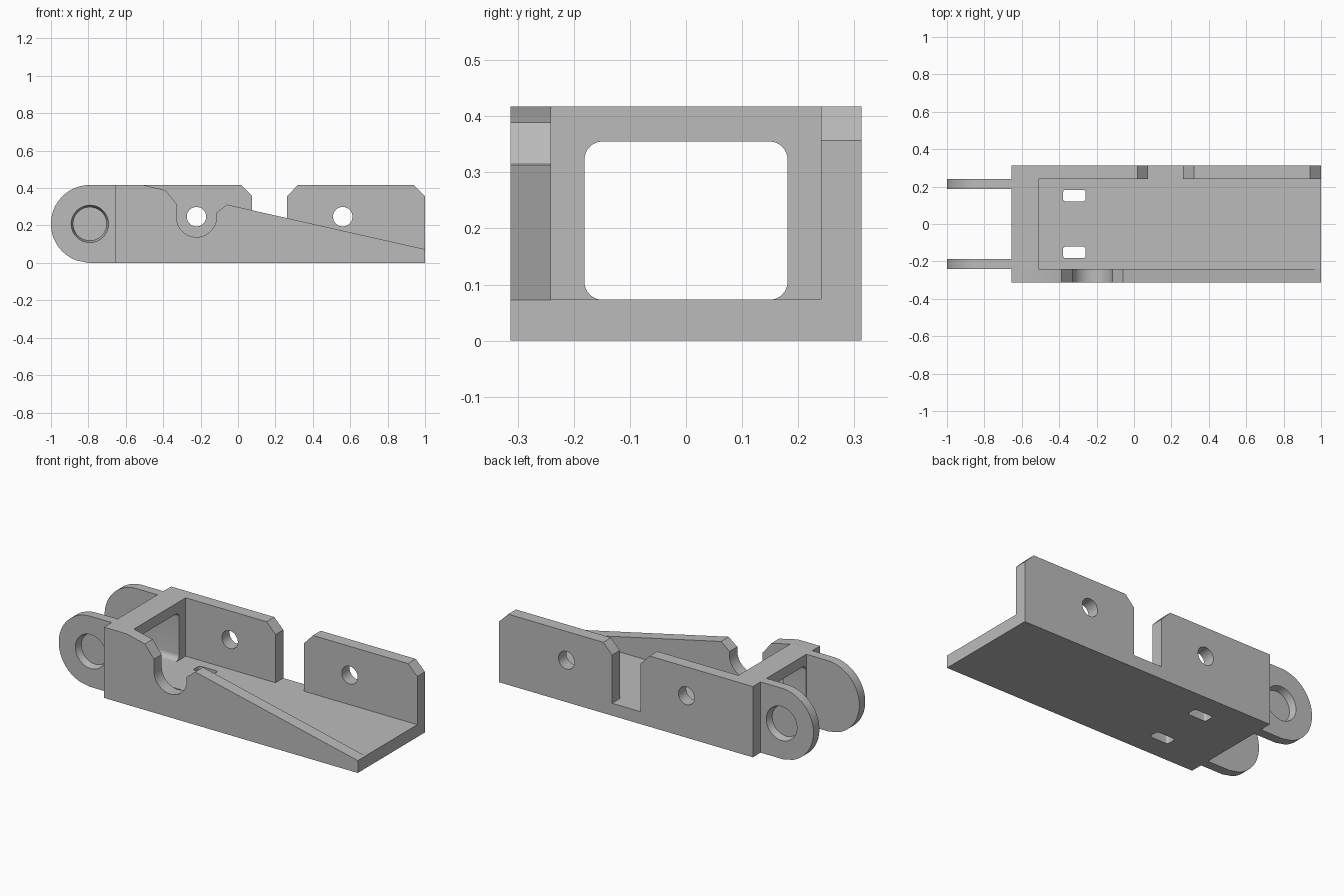
import bpy
import bmesh
from math import cos, sin, pi, radians
from mathutils import Matrix

cube = bpy.data.objects.get("Cube")
if cube:
    bpy.data.objects.remove(cube, do_unlink=True)

grey = bpy.data.materials.new("plain_grey")
grey.use_nodes = True
COLOUR = (0.5, 0.5, 0.5, 1)
grey.diffuse_color = COLOUR
grey.node_tree.nodes["Principled BSDF"].inputs["Base Color"].default_value = COLOUR

# Main dimensions
END, INNER, TIP = -0.655, -0.51, 1.0
HALF, INSIDE = 0.313, 0.241
FLOOR, TOP = 0.073, 0.417
PIN_X, PIN_Z, PIN_R = -0.792, 0.2085, 0.208

# Plate planes: (x, z) extruded along y, (y, z) along x, (x, y) along z
PLANES = {
    "y": Matrix.Rotation(pi / 2, 4, "X"),
    "x": Matrix(((0, 0, 1, 0), (1, 0, 0, 0), (0, 1, 0, 0), (0, 0, 0, 1))),
    "z": Matrix.Identity(4),
}


def arc(cx, cy, r, start, end, steps=32):
    angles = [radians(start + (end - start) * i / steps) for i in range(steps + 1)]
    return [(cx + r * cos(a), cy + r * sin(a)) for a in angles]


def circle(cx, cy, r):
    return arc(cx, cy, r, 0, 360, 48)[:-1]


def rect(x0, y0, x1, y1, r=0):
    if not r:
        return [(x0, y0), (x1, y0), (x1, y1), (x0, y1)]
    return (arc(x1 - r, y1 - r, r, 0, 90, 8) + arc(x0 + r, y1 - r, r, 90, 180, 8)
            + arc(x0 + r, y0 + r, r, 180, 270, 8) + arc(x1 - r, y0 + r, r, 270, 360, 8))


def finish(name, bm):
    mesh = bpy.data.meshes.new(name)
    bm.to_mesh(mesh)
    bm.free()
    mesh.materials.clear()
    mesh.materials.append(grey)
    obj = bpy.data.objects.new(name, mesh)
    bpy.context.collection.objects.link(obj)
    bpy.ops.object.select_all(action="DESELECT")
    obj.select_set(True)
    bpy.context.view_layer.objects.active = obj
    bpy.ops.object.shade_smooth_by_angle(angle=radians(25))
    return obj


def plate(name, axis, lo, hi, outline, holes=()):
    """Extrude an outline with holes between lo and hi along an axis."""
    curve = bpy.data.curves.new(name + "_profile", "CURVE")
    curve.dimensions = "2D"
    curve.fill_mode = "BOTH"
    curve.extrude = (hi - lo) / 2
    for loop in [outline, *holes]:
        spline = curve.splines.new("POLY")
        spline.points.add(len(loop) - 1)
        for point, (u, v) in zip(spline.points, loop):
            point.co = (u, v, 0, 1)
        spline.use_cyclic_u = True
    helper = bpy.data.objects.new(name + "_profile", curve)
    bpy.context.collection.objects.link(helper)
    bpy.context.view_layer.update()
    depsgraph = bpy.context.evaluated_depsgraph_get()
    flat = bpy.data.meshes.new_from_object(helper.evaluated_get(depsgraph))
    bpy.data.objects.remove(helper, do_unlink=True)
    bm = bmesh.new()
    bm.from_mesh(flat)
    bpy.data.meshes.remove(flat)
    bmesh.ops.remove_doubles(bm, verts=bm.verts, dist=0.0001)
    shift = {"x": ((lo + hi) / 2, 0, 0), "y": (0, (lo + hi) / 2, 0),
             "z": (0, 0, (lo + hi) / 2)}[axis]
    bm.transform(Matrix.Translation(shift) @ PLANES[axis])
    bmesh.ops.recalc_face_normals(bm, faces=bm.faces)
    return finish(name, bm)


# Floor with two slots
slots = [rect(-0.38, s * 0.152 - 0.031, -0.258, s * 0.152 + 0.031, 0.015) for s in (-1, 1)]
plate("floor", "z", 0, FLOOR, rect(INNER, -INSIDE, TIP, INSIDE), slots)

# End frame with rounded window
plate("end_frame", "x", END, INNER, rect(-INSIDE, 0, INSIDE, TOP),
      [rect(-0.181, FLOOR, 0.181, 0.355, 0.032)])

# Back wall: chamfered gap and two bolt holes
back = [(END, 0), (TIP, 0), (TIP, 0.357), (0.94, TOP), (0.32, TOP), (0.263, 0.357),
        (0.263, FLOOR), (0.076, FLOOR), (0.076, 0.357), (0.018, TOP), (END, TOP)]
plate("back_wall", "y", INSIDE, HALF, back,
      [circle(x, 0.247, 0.052) for x in (-0.222, 0.56)])

# Front wall: round notch, then a long slope
front = [(END, 0), (TIP, 0), (TIP, FLOOR), (-0.06, 0.312), (-0.115, 0.268)]
front += arc(-0.222, 0.245, 0.107, 360, 180)
front += [(-0.329, 0.315), (-0.388, 0.389), (INNER, TOP), (END, TOP)]
plate("front_wall", "y", -HALF, -INSIDE, front)

# Hinge lugs with blind tapered sockets on their outer faces
lug = arc(PIN_X, PIN_Z, PIN_R, 90, 250, 48) + [(-0.80, 0), (END, 0), (END, TOP)]
SOCKET = 0.2
for side, name in ((-1, "front"), (1, "back")):
    web = sorted((side * 0.186, side * SOCKET))
    rim = sorted((side * SOCKET, side * INSIDE))
    plate(name + "_lug_web", "y", *web, lug)
    plate(name + "_lug_rim", "y", *rim, lug, [circle(PIN_X, PIN_Z, 0.1)])
    bm = bmesh.new()
    bmesh.ops.create_cone(bm, cap_ends=False, segments=48, radius1=0.09, radius2=0.1,
                          depth=INSIDE - SOCKET)
    bmesh.ops.reverse_faces(bm, faces=bm.faces)
    place = Matrix.Translation((PIN_X, side * (INSIDE + SOCKET) / 2, PIN_Z))
    bm.transform(place @ Matrix.Rotation(-side * pi / 2, 4, "X"))
    finish(name + "_lug_socket", bm)
